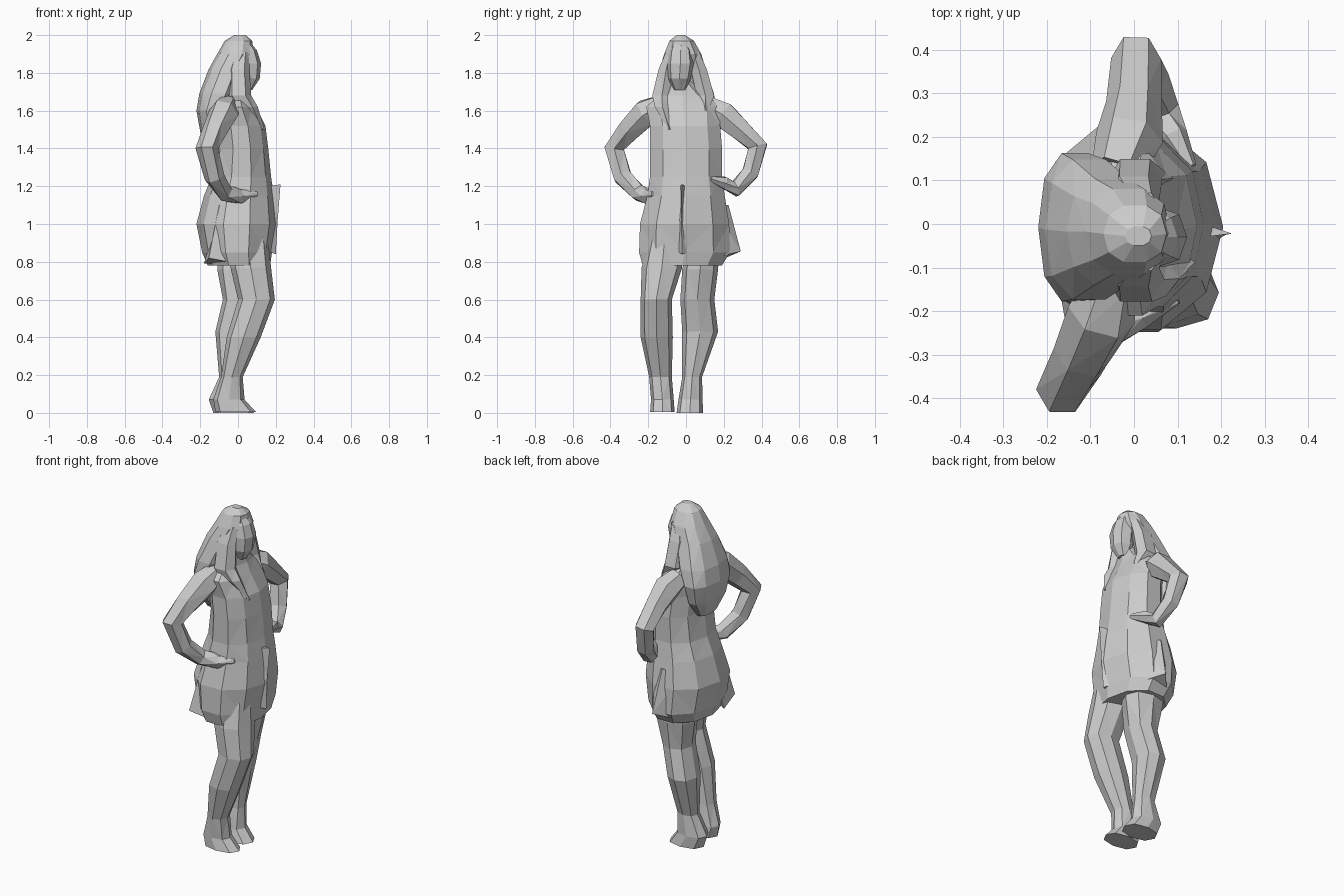
import bpy, bmesh, math
from mathutils import Vector


def skin(name, rings):
    """Bridge rings of points into a closed, faceted solid."""
    bm = bmesh.new()
    loops = [[bm.verts.new(p) for p in r] for r in rings]
    n = len(loops[0])
    for a, b in zip(loops, loops[1:]):
        for i in range(n):
            j = (i + 1) % n
            bm.faces.new((a[i], a[j], b[j], b[i]))
    bm.faces.new(loops[0][::-1])
    bm.faces.new(loops[-1])
    bmesh.ops.recalc_face_normals(bm, faces=bm.faces)
    bmesh.ops.triangulate(bm, faces=bm.faces)
    me = bpy.data.meshes.new(name)
    bm.to_mesh(me)
    bm.free()
    ob = bpy.data.objects.new(name, me)
    bpy.context.collection.objects.link(ob)
    return ob


def loft(name, sections, n=8, power=0.85):
    """Sections are (x min, x max, y min, y max, z)."""
    rings = []
    for x0, x1, y0, y1, z in sections:
        ring = []
        for i in range(n):
            c, s = math.cos(math.tau * i / n), math.sin(math.tau * i / n)
            c = math.copysign(abs(c) ** power, c)
            s = math.copysign(abs(s) ** power, s)
            ring.append(((x0 + x1) / 2 + c * (x1 - x0) / 2,
                         (y0 + y1) / 2 + s * (y1 - y0) / 2, z))
        rings.append(ring)
    return skin(name, rings)


def limb(name, path, radii, n=6):
    """Tapered tube along a path."""
    pts = [Vector(p) for p in path]
    rings = []
    for k, p in enumerate(pts):
        d = (pts[min(k + 1, len(pts) - 1)] - pts[max(k - 1, 0)]).normalized()
        u = (Vector((1, 0, 0)) - d * d.x).normalized()
        v = d.cross(u)
        rings.append([p + radii[k] * (u * math.cos(math.tau * i / n) + v * math.sin(math.tau * i / n))
                      for i in range(n)])
    return skin(name, rings)


# Coat: hem, hips, waist, chest, shoulders and neck
loft("coat_torso", [
    (-.16, .17, -.24, .20, .78), (-.19, .18, -.26, .245, .85), (-.22, .205, -.255, .24, 1.0),
    (-.18, .19, -.215, .215, 1.15), (-.14, .175, -.20, .20, 1.25), (-.12, .16, -.20, .20, 1.4),
    (-.13, .145, -.20, .19, 1.52), (-.13, .095, -.22, .19, 1.62), (-.11, .07, -.15, .12, 1.68),
    (-.05, .055, -.09, .02, 1.76)], 10, 0.95)

# Raised front edge and flared corners of the coat
skin("coat_front_edge", [
    [(.17, -.04, .85), (.2, -.02, .84), (.17, .01, .85)],
    [(.17, -.05, 1.02), (.21, -.025, 1.02), (.17, .01, 1.02)],
    [(.16, -.03, 1.2), (.225, -.022, 1.21), (.16, 0, 1.2)]])
skin("coat_side_flare", [
    [(-.1, .16, .8), (.02, .29, .855), (.12, .14, .82)],
    [(-.1, .14, 1.1), (.0, .225, 1.1), (.1, .14, 1.1)]])
skin("coat_back_flare", [
    [(-.18, -.1, .79), (-.155, -.24, .82), (.0, -.22, .79)],
    [(-.1, -.08, 1.1), (-.1, -.19, 1.1), (0, -.18, 1.1)]])

# Legs with feet
loft("right_leg", [
    (-.03, .15, -.18, -.03, 1.0), (-.04, .175, -.235, -.02, .77), (0, .195, -.24, -.075, .6),
    (-.06, .12, -.24, -.07, .4), (-.09, .025, -.195, -.075, .19), (-.13, .035, -.185, -.065, .07),
    (-.12, .095, -.19, -.06, .005)])
loft("left_leg", [
    (-.1, .13, .02, .18, .95), (-.11, .12, -.02, .17, .76), (-.08, .085, -.03, .15, .6),
    (-.12, .04, -.02, .17, .43), (-.10, .02, -.02, .085, .19), (-.155, .03, -.04, .088, .07),
    (-.13, .085, -.05, .09, 0)])

# Arms bent with hands on the hips
limb("right_arm", [(-.05, -.13, 1.63), (-.075, -.21, 1.59), (-.12, -.30, 1.50), (-.165, -.38, 1.40),
                   (-.125, -.335, 1.25), (-.07, -.25, 1.165), (.01, -.2, 1.145), (.1, -.17, 1.16)],
     [.06, .08, .068, .06, .054, .047, .042, .015])
limb("left_arm", [(-.04, .12, 1.62), (-.01, .2, 1.575), (0, .28, 1.505), (.005, .38, 1.41),
                  (.03, .34, 1.27), (.06, .26, 1.185), (.09, .2, 1.22), (.13, .13, 1.24)],
     [.06, .078, .064, .058, .05, .045, .035, .015])

# Face
loft("face", [(.02, .075, -.065, 0, 1.71), (-.02, .115, -.095, .025, 1.77),
              (-.02, .122, -.1, .04, 1.85), (-.02, .1, -.09, .03, 1.92), (0, .05, -.06, 0, 1.98)])

# Long hair falling down the back, with side locks in front
loft("hair_back", [
    (-.16, -.09, -.09, .06, 1.39), (-.2, -.07, -.16, .14, 1.49), (-.22, -.05, -.185, .17, 1.6),
    (-.205, 0, -.18, .155, 1.69), (-.155, .05, -.145, .11, 1.82), (-.11, .085, -.12, .085, 1.9),
    (-.07, .075, -.09, .045, 1.97), (-.02, .04, -.05, -.005, 2.0)], 10)
loft("right_lock", [(.1, .14, -.095, -.08, 1.5), (-.03, .105, -.17, -.08, 1.62),
                    (-.06, .07, -.185, -.07, 1.68), (-.06, .06, -.15, -.06, 1.82),
                    (-.03, .06, -.11, -.05, 1.91)], 6)
loft("left_lock", [(.02, .09, .09, .12, 1.6), (-.06, .065, .05, .155, 1.68),
                   (-.06, .06, .02, .115, 1.82), (-.03, .06, .0, .075, 1.91)], 6)
